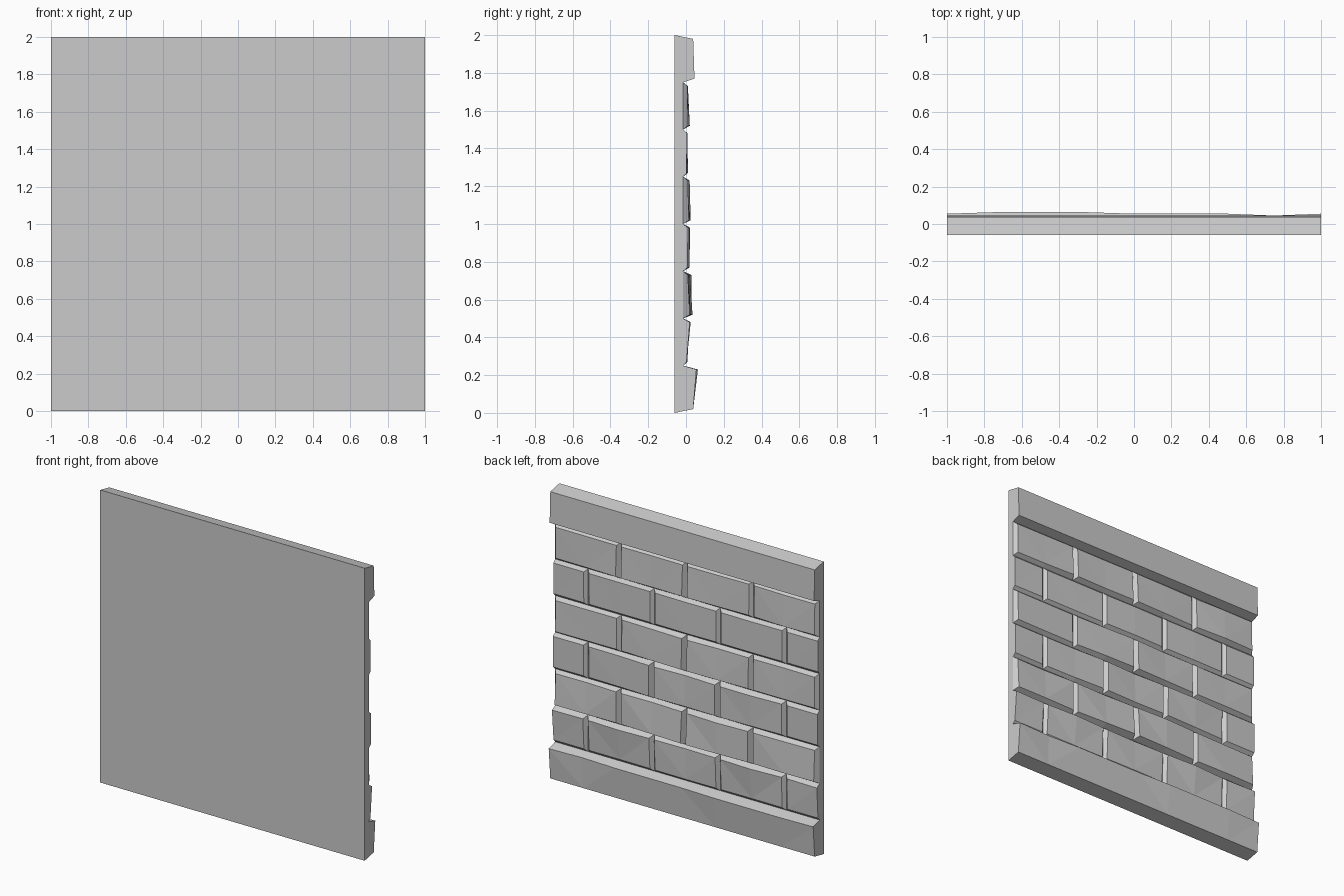
import bpy, bmesh
from mathutils import Vector

if "Cube" in bpy.data.objects:
    bpy.data.objects.remove(bpy.data.objects["Cube"])

BACK, GROOVE = -0.06, -0.015     # back plane, mortar depth
COURSE, GAP = 0.25, 0.02         # brick row height, chamfer width

bm = bmesh.new()


def face(points, centre):
    """Add a face whose normal points away from centre."""
    f = bm.faces.new([bm.verts.new(p) for p in points])
    f.normal_update()
    if f.normal.dot(f.calc_center_median() - centre) < 0:
        f.normal_flip()


def sample(values, x):
    """Depth (hundredths) read along x from nine samples across -1..1."""
    t = max(0, min(7.999, (x + 1) * 4))
    i = int(t)
    return (values[i] + (values[i + 1] - values[i]) * (t - i)) / 100


def cap(x0, x1, z0, z1, low, high, steps, left=GAP, right=GAP,
        base_low=GROOVE, base_high=GROOVE):
    """Raised stone with chamfered rim and an uneven front."""
    centre = Vector(((x0 + x1) / 2, BACK - 0.01, (z0 + z1) / 2))
    rows = [[], [], [], []]
    for i in range(steps + 1):
        x = x0 + (x1 - x0) * i / steps
        xf = min(max(x, x0 + left), x1 - right)
        rows[0].append((x, base_low, z0))
        rows[1].append((xf, sample(low, xf), z0 + GAP))
        rows[2].append((xf, sample(high, xf), z1 - GAP))
        rows[3].append((x, base_high, z1))
    for i in range(steps):
        a, b, c, d = rows
        face((a[i], a[i + 1], b[i + 1], b[i]), centre)
        face((c[i], c[i + 1], d[i + 1], d[i]), centre)
        # triangulated face, alternating diagonal
        if i % 2:
            face((b[i], b[i + 1], c[i + 1]), centre)
            face((b[i], c[i + 1], c[i]), centre)
        else:
            face((b[i], b[i + 1], c[i]), centre)
            face((b[i + 1], c[i + 1], c[i]), centre)
    for i in (0, -1):
        face([r[i] for r in rows], centre)


# Back panel and the plain side strips behind the bricks
mid = Vector((0, 0, 1))
face([(-1, BACK, 0), (1, BACK, 0), (1, BACK, 2), (-1, BACK, 2)], mid)
for x in (-1, 1):
    face([(x, BACK, .25), (x, GROOVE, .25), (x, GROOVE, 1.75), (x, BACK, 1.75)], mid)
    face([(x, BACK, 2), (x, BACK, 1.75), (x, GROOVE, 1.75)], mid)
    face([(x, BACK, 0), (x, BACK, .25), (x, GROOVE, .25)], mid)

# Bottom and top bands
edge = [3.8] * 9
cap(-1, 1, 0, .25, edge, [5.5, 6.3, 6.3, 6.3, 5.5, 5.5, 5.5, 4.5, 5.5], 8, 0, 0, BACK, GROOVE)
cap(-1, 1, 1.75, 2, [4.5] * 9, edge, 8, 0, 0, GROOVE, BACK)

# Brick courses, bottom to top: (lower edge depths, upper edge depths)
courses = [
    ([.3, .5, .3, .5, .8, .5, .3, .3, .3], [1.5, 1, 2.5, 1.5, 1, 1.5, 2.5, 1.5, 2]),
    ([2, 2.5, 2, 3, 3.5, 2.5, 1.5, 2, 2], [1, 1.5, 2, 3, 2, 1, 1.5, .5, 1]),
    ([.8, .8, 1.5, 2, 1.5, 2, 1, .5, .8], [1, 1, 2.2, 2, 1, 2, 1, .8, 1]),
    ([1, 1.5, 1.5, 2, 2.5, 2, 1, 1.2, 1.5], [1, .8, 1.2, 1, 2, 1.2, .6, .8, 1]),
    ([.3, .5, .8, .6, 1, .6, .5, .5, .3], [.5, .5, .8, .6, .8, .5, .6, .5, .5]),
    ([1.2, 2, .8, 1.5, 2, 1.5, 2, 1.2, 1], [.8, 1, .3, .8, 1, .8, 1, .8, .8]),
]
for n, (low, high) in enumerate(courses):
    z = COURSE * (n + 1)
    shift = 0 if n % 2 else .25
    for k in range(-1, 4):
        x0, x1 = max(-1, -1 + .5 * k + shift), min(1, -.5 + .5 * k + shift)
        if x1 - x0 < .1:
            continue
        half = x1 - x0 < .4
        cap(x0, x1, z, z + COURSE, low, high, 1 if half else 2,
            0 if half and x0 == -1 else GAP, 0 if half and x1 == 1 else GAP)

bmesh.ops.remove_doubles(bm, verts=bm.verts, dist=1e-5)
mesh = bpy.data.meshes.new("brick_wall_panel")
bm.to_mesh(mesh)
bm.free()
bpy.context.collection.objects.link(bpy.data.objects.new("brick_wall_panel", mesh))
